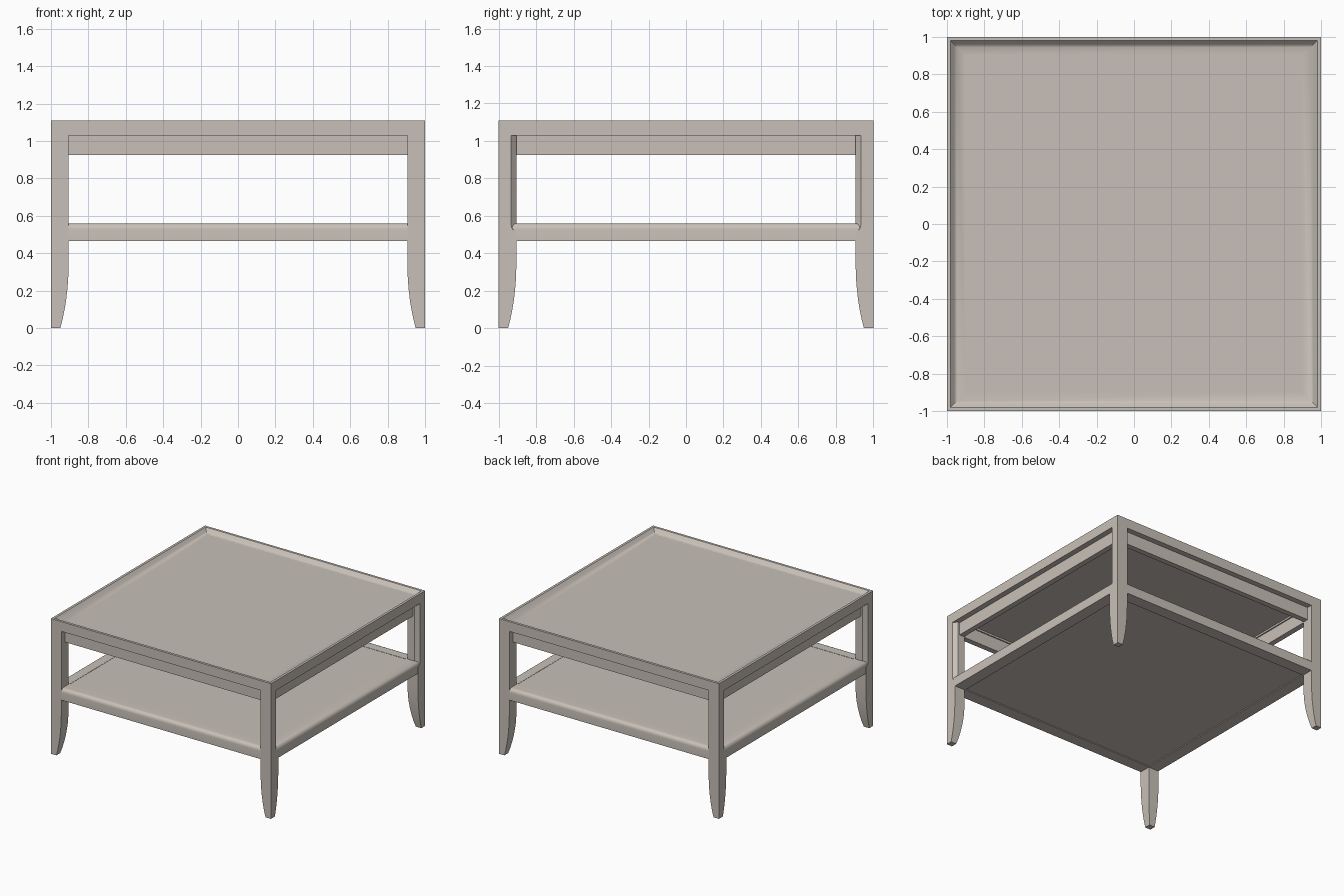
import bpy, bmesh, math

if "Cube" in bpy.data.objects:
    bpy.data.objects.remove(bpy.data.objects["Cube"])

wood = bpy.data.materials.new("beige_wood")
wood.diffuse_color = (0.58, 0.53, 0.48, 1)
wood.use_nodes = True
wood.node_tree.nodes["Principled BSDF"].inputs["Base Color"].default_value = wood.diffuse_color


def finish(bm, name):
    bmesh.ops.remove_doubles(bm, verts=bm.verts, dist=1e-5)
    bmesh.ops.recalc_face_normals(bm, faces=bm.faces)
    me = bpy.data.meshes.new(name)
    bm.to_mesh(me)
    bm.free()
    me.materials.append(wood)
    ob = bpy.data.objects.new(name, me)
    bpy.context.collection.objects.link(ob)
    bpy.ops.object.select_all(action='DESELECT')
    ob.select_set(True)
    bpy.context.view_layer.objects.active = ob
    bpy.ops.object.shade_smooth_by_angle(angle=math.radians(30))
    return ob


def square_frame(name, profile):
    """Sweep a closed (half width, z) profile around a mitred square."""
    bm = bmesh.new()
    rings = [[bm.verts.new((sx * r, sy * r, z)) for r, z in profile]
             for sx, sy in ((1, 1), (-1, 1), (-1, -1), (1, -1))]
    n = len(profile)
    for i in range(4):
        a, b = rings[i], rings[(i + 1) % 4]
        for j in range(n):
            k = (j + 1) % n
            bm.faces.new((a[j], a[k], b[k], b[j]))
    return finish(bm, name)


def panel(name, half, z0, z1):
    bm = bmesh.new()
    bmesh.ops.create_cube(bm, size=1)
    for v in bm.verts:
        v.co = (v.co.x * 2 * half, v.co.y * 2 * half, z1 if v.co.z > 0 else z0)
    return finish(bm, name)


def leg(name, sx, sy):
    """Square leg, curved taper on the inner sides, chamfer beside the side opening."""
    # z, width, chamfer
    levels = ((0, .05, 0), (.05, .063, 0), (.10, .073, 0), (.15, .081, 0),
              (.20, .087, 0), (.26, .092, 0), (.35, .095, 0), (.515, .095, 0),
              (.522, .095, .015), (.535, .095, .025), (.56, .095, .03),
              (1.03, .095, .03))
    bm = bmesh.new()
    rings = []
    for z, w, c in levels:
        i = 1 - w
        pts = ((1, 1), (i, 1), (i, i), (1 - c, i), (1, i + c))
        if c == 0:
            pts = pts[:3] + ((1, i), (1, i))
        rings.append([bm.verts.new((sx * x, sy * y, z)) for x, y in pts])
    for a, b in zip(rings, rings[1:]):
        for j in range(5):
            k = (j + 1) % 5
            bm.faces.new((a[j], a[k], b[k], b[j]))
    bm.faces.new(rings[0][:4])
    bm.faces.new(rings[-1])
    bmesh.ops.dissolve_degenerate(bm, dist=1e-5, edges=bm.edges)
    return finish(bm, name)


# four legs
for yn, sy in (("front", -1), ("back", 1)):
    for xn, sx in (("left", -1), ("right", 1)):
        leg(f"{yn}_{xn}_leg", sx, sy)

# table top: raised rim sloping down to a recessed panel
square_frame("top_rim", [(1, 1.03), (1, 1.11), (.98, 1.11), (.972, 1.102),
                         (.96, 1.088), (.945, 1.08), (.90, 1.08), (.90, 1.03)])
panel("top_panel", .945, 1.045, 1.08)

# apron set back under the rim
square_frame("apron", [(.955, .925), (.955, 1.035), (.91, 1.035), (.91, .925)])

# lower shelf: rail with a rounded upper edge, and a panel
r = .032
arc = [(.999 - r + r * math.cos(t), .56 - r + r * math.sin(t))
       for t in (math.radians(15 * k) for k in range(7))]
square_frame("shelf_rail", [(.999, .465)] + arc + [(.90, .56), (.90, .465)])
panel("shelf_panel", .905, .472, .558)
